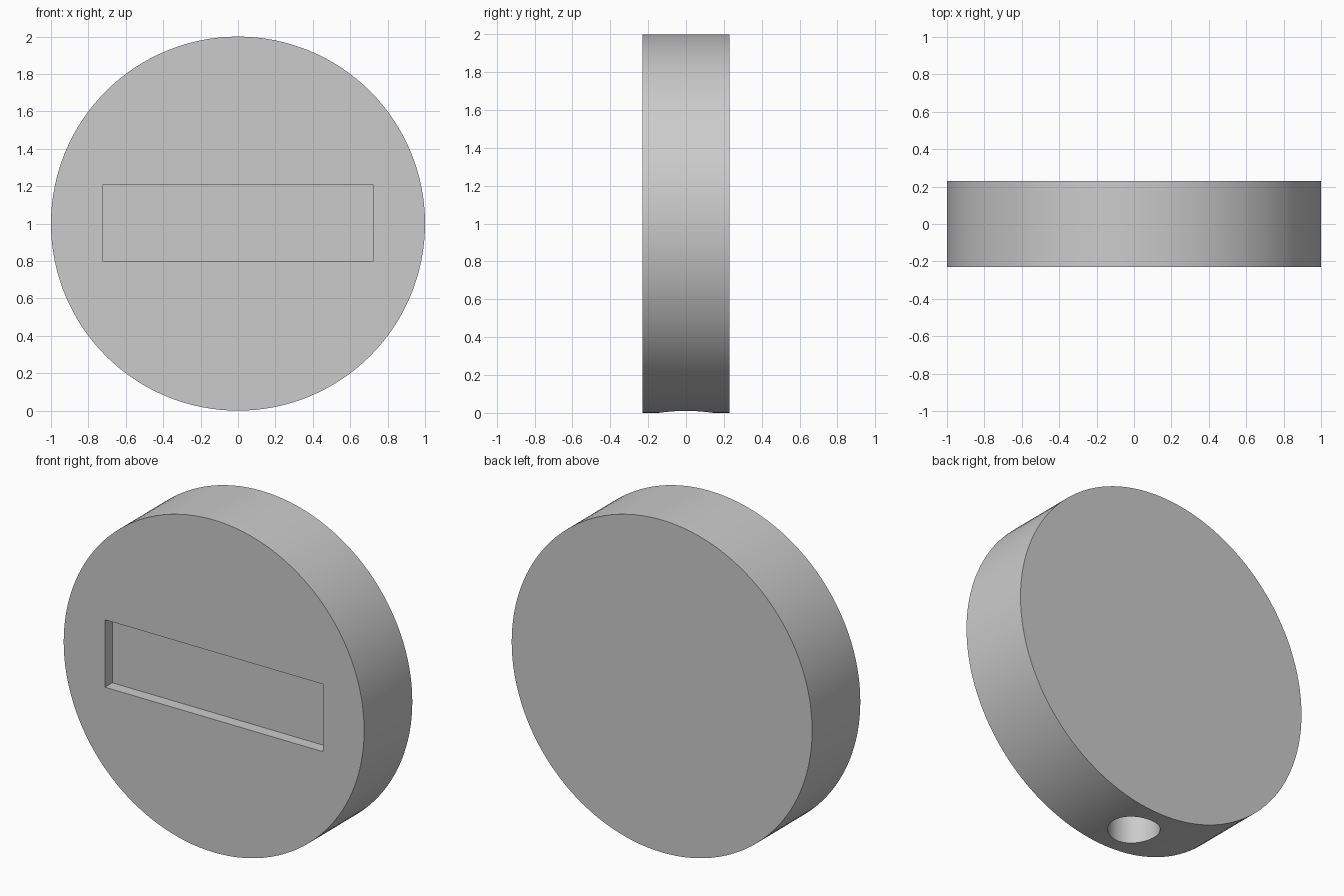
import bpy, math

if "Cube" in bpy.data.objects:
    bpy.data.objects.remove(bpy.data.objects["Cube"])

grey = bpy.data.materials.new("mid grey")
grey.diffuse_color = (0.6, 0.6, 0.6, 1)
grey.use_nodes = True
grey.node_tree.nodes["Principled BSDF"].inputs["Base Color"].default_value = grey.diffuse_color


def cylinder(name, radius, depth, location, rotation=(0, 0, 0), sides=128):
    bpy.ops.mesh.primitive_cylinder_add(vertices=sides, radius=radius, depth=depth,
                                        location=location, rotation=rotation)
    ob = bpy.context.object
    ob.name = name
    ob.data.materials.append(grey)
    return ob


def cut(target, cutter):
    mod = target.modifiers.new(cutter.name, 'BOOLEAN')
    mod.operation = 'DIFFERENCE'
    mod.solver = 'EXACT'
    mod.object = cutter
    bpy.context.view_layer.objects.active = target
    bpy.ops.object.modifier_apply(modifier=mod.name)
    bpy.data.objects.remove(cutter)


# Thick round body standing on its rim
disc = cylinder("disc_body", 1.0, 0.458, (0, 0, 1), (math.pi / 2, 0, 0))

# Shallow rectangular recess in the front face
recess_depth = 0.07
bpy.ops.mesh.primitive_cube_add(size=1, location=(0, -0.229, 1.003))
slot = bpy.context.object
slot.name = "slot_cutter"
slot.scale = (1.45, 2 * recess_depth, 0.406)
slot.data.materials.append(grey)
cut(disc, slot)

# Blind round hole rising from the bottom of the rim
hole_depth = 0.57
cut(disc, cylinder("hole_cutter", 0.143, hole_depth + 0.2,
                   (0, 0, (hole_depth - 0.2) / 2), sides=64))

# Smooth rims, sharp edges
bpy.ops.object.select_all(action='DESELECT')
disc.select_set(True)
bpy.context.view_layer.objects.active = disc
bpy.ops.object.shade_smooth_by_angle(angle=math.radians(30))
